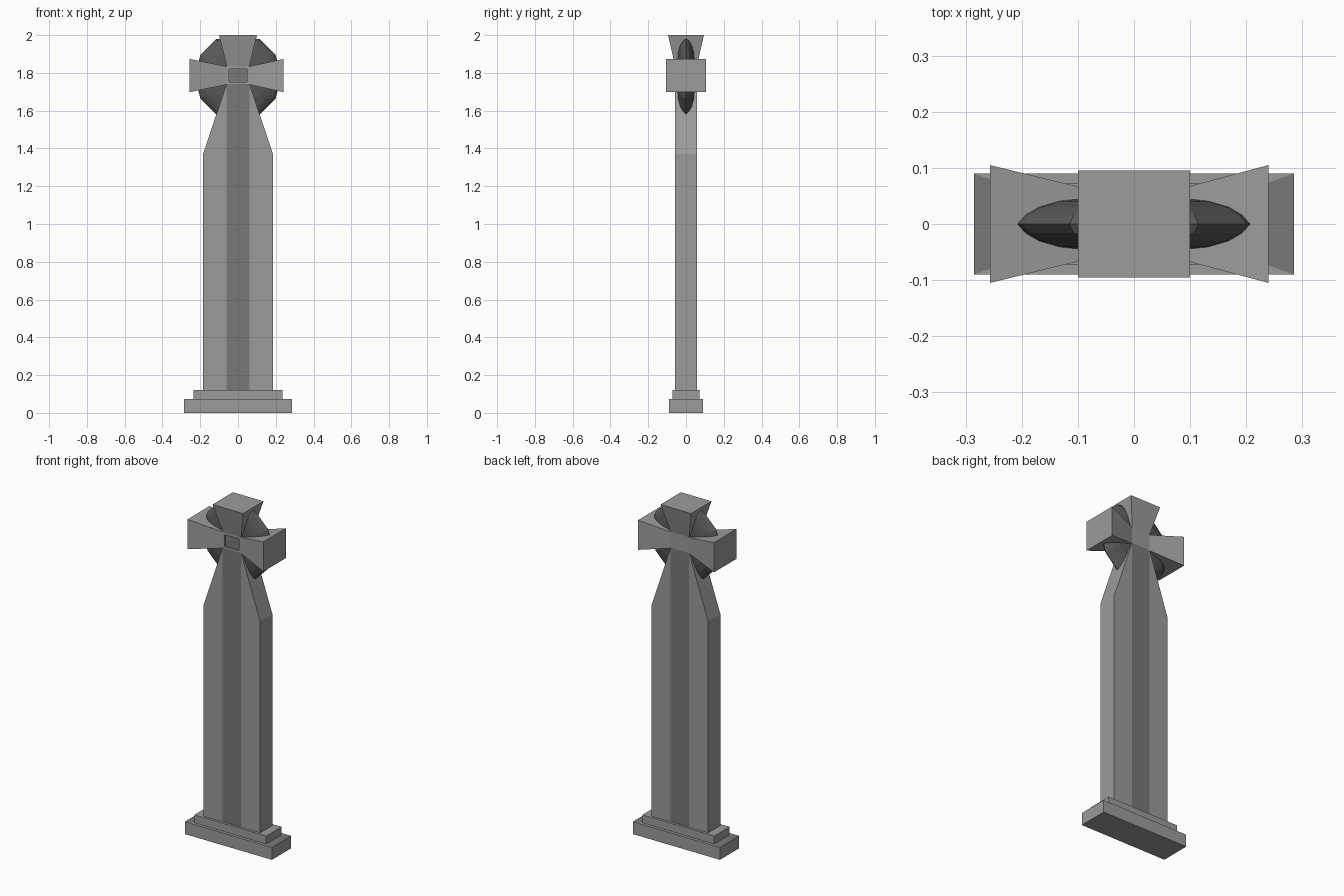
import bpy, bmesh
from math import cos, sin, tau

if "Cube" in bpy.data.objects:
    bpy.data.objects.remove(bpy.data.objects["Cube"])

HUB, D, ZC = 0.06, 0.057, 1.786   # hub half width, half depth, cross centre height


def grey(name, v):
    m = bpy.data.materials.new(name)
    m.diffuse_color = (v, v, v, 1)
    m.use_nodes = True
    m.node_tree.nodes["Principled BSDF"].inputs["Base Color"].default_value = m.diffuse_color
    return m


STONE, DARK, DISC = grey("stone", 0.33), grey("dark_stone", 0.19), grey("disc_stone", 0.10)


def finish(name, bm, mats=(STONE, DARK), is_dark=None):
    bmesh.ops.recalc_face_normals(bm, faces=bm.faces)
    bm.normal_update()
    for f in bm.faces:
        if is_dark and is_dark(f.calc_center_median(), f.normal):
            f.material_index = 1
    me = bpy.data.meshes.new(name)
    bm.to_mesh(me)
    bm.free()
    for m in mats:
        me.materials.append(m)
    ob = bpy.data.objects.new(name, me)
    bpy.context.collection.objects.link(ob)
    return ob


def loft(name, rings, **kw):
    """Skin a stack of equal-length vertex rings and cap the ends."""
    bm = bmesh.new()
    rows = [[bm.verts.new(p) for p in r] for r in rings]
    n = len(rows[0])
    for a, b in zip(rows, rows[1:]):
        for i in range(n):
            j = (i + 1) % n
            bm.faces.new((a[i], a[j], b[j], b[i]))
    bm.faces.new(rows[0])
    bm.faces.new(rows[-1])
    return finish(name, bm, **kw)


def rect(w, d, z):
    return [(-w, -d, z), (w, -d, z), (w, d, z), (-w, d, z)]


# stepped base, with darker end ledges
loft("base", [rect(0.285, 0.09, 0), rect(0.285, 0.09, 0.073),
              rect(0.235, 0.072, 0.073), rect(0.235, 0.072, 0.12)],
     is_dark=lambda c, n: n.z > 0.9 and abs(c.x) > 0.2)


# shaft with a darker central strip, tapering up to the hub
def strip_ring(w, z):
    xs = (-w, -HUB, HUB, w)
    return [(x, -D, z) for x in xs] + [(x, D, z) for x in reversed(xs)]


loft("shaft", [strip_ring(0.185, 0.12), strip_ring(0.185, 1.37),
               strip_ring(HUB + 0.001, 1.74)],
     is_dark=lambda c, n: abs(n.y) > 0.9 and abs(c.x) < 0.03)

# hub with a shallow dark square recess in the front
bm = bmesh.new()
bmesh.ops.create_cube(bm, size=1)
for v in bm.verts:
    v.co = (v.co.x * 2 * HUB, v.co.y * 2 * D, ZC + v.co.z * 0.096)
bm.normal_update()
front = min(bm.faces, key=lambda f: f.calc_center_median().y)
bmesh.ops.inset_region(bm, faces=[front], thickness=0.018)
bmesh.ops.inset_region(bm, faces=[front], thickness=0.0001, depth=-0.008)
finish("hub", bm, is_dark=lambda c, n: n.y < -0.9 and -D + 0.004 < c.y < 0)

# flared side arms
for side, name, end in ((-1, "left_arm", 0.257), (1, "right_arm", 0.24)):
    loft(name, [[(side * x, sy * d, ZC + sz * h)
                 for sy, sz in ((-1, -1), (1, -1), (1, 1), (-1, 1))]
                for x, d, h in ((HUB, D, 0.048), (end, 0.105, 0.088))])

# flared top arm
loft("top_arm", [rect(HUB, D, ZC + 0.048), rect(0.1, 0.095, 2.0)])

# twelve-sided lens-shaped disc behind the arms
half = [(0.09, 0.047), (0.15, 0.041), (0.19, 0.03), (0.215, 0.016)]
profile = [(r, -y) for r, y in half] + [(0.23, 0)] + half[::-1]
loft("disc", [[(r * cos(tau * i / 12), y, min(1.99, 1.78 + r * sin(tau * i / 12)))
               for i in range(12)] for r, y in profile], mats=(DISC,))
